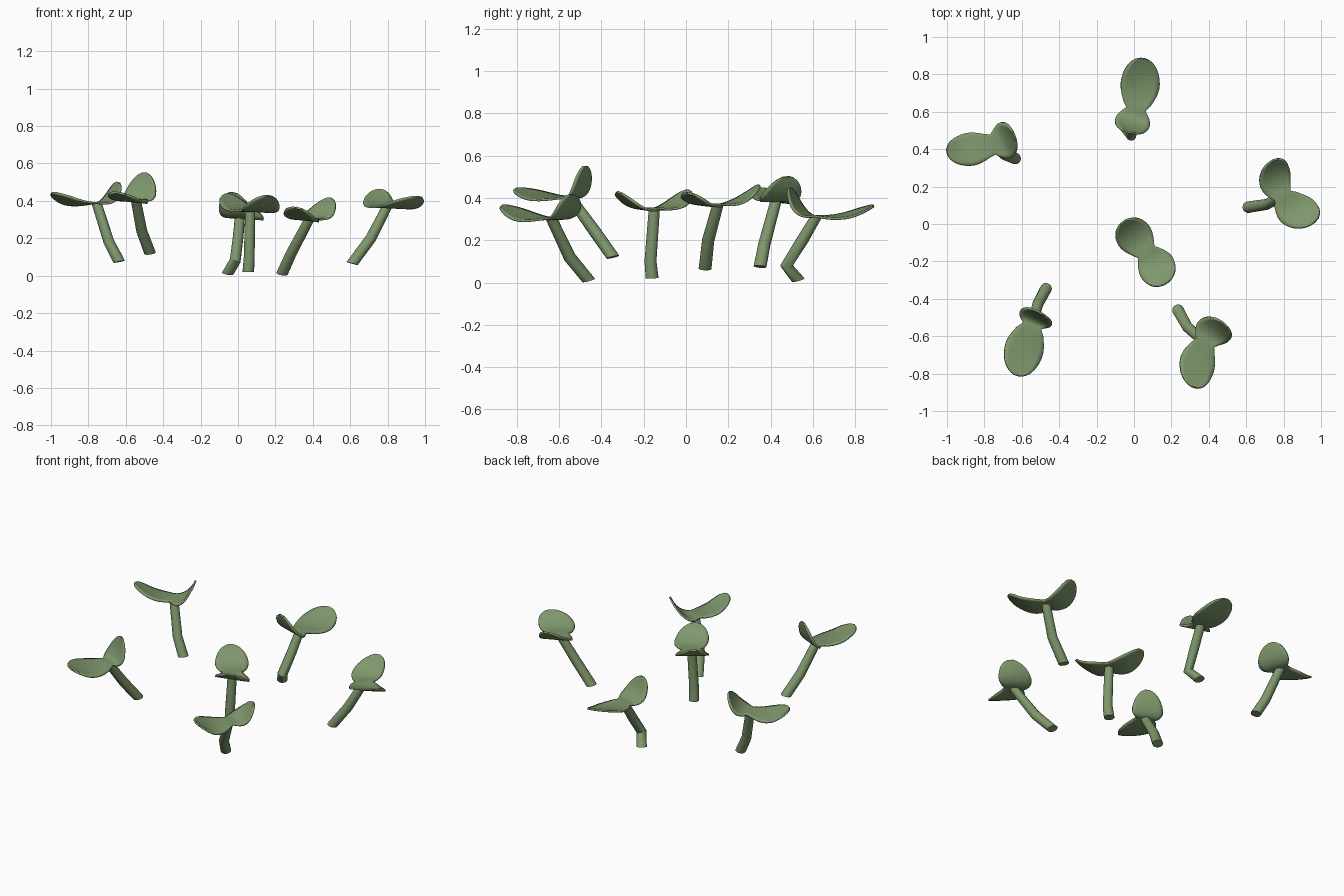
import bpy, bmesh, math
from mathutils import Vector

if "Cube" in bpy.data.objects:
    bpy.data.objects.remove(bpy.data.objects["Cube"])

green = bpy.data.materials.new("sprout_green")
green.diffuse_color = (0.21, 0.31, 0.15, 1)
green.use_nodes = True
green.node_tree.nodes["Principled BSDF"].inputs["Base Color"].default_value = green.diffuse_color
UP = Vector((0, 0, 1))


def finish(name, bm):
    bmesh.ops.recalc_face_normals(bm, faces=bm.faces)
    mesh = bpy.data.meshes.new(name)
    bm.to_mesh(mesh)
    bm.free()
    mesh.materials.append(green)
    ob = bpy.data.objects.new(name, mesh)
    bpy.context.collection.objects.link(ob)
    bpy.ops.object.select_all(action='DESELECT')
    ob.select_set(True)
    bpy.context.view_layer.objects.active = ob
    bpy.ops.object.shade_smooth_by_angle(angle=math.radians(50))
    return ob


# stem: tapered tube through a few points, base cut nearly level
def stem(name, pts, r0=0.031, r1=0.027, sides=14):
    path = [Vector(p) for p in pts]
    bm, rings, n = bmesh.new(), [], len(path) - 1
    for i, p in enumerate(path):
        before = (p - path[i - 1]).normalized() if i else UP * 1.5
        after = (path[i + 1] - p).normalized() if i < n else UP * 1.5
        tan = (before + after).normalized()
        ax = Vector((0, 1, 0)).cross(tan).normalized()
        ay = tan.cross(ax)
        r = r0 + (r1 - r0) * i / n
        rings.append([bm.verts.new(p + r * (math.cos(a) * ax + math.sin(a) * ay))
                      for a in (2 * math.pi * s / sides for s in range(sides))])
    for lo, hi in zip(rings, rings[1:]):
        for s in range(sides):
            t = (s + 1) % sides
            bm.faces.new((lo[s], lo[t], hi[t], hi[s]))
    bm.faces.new(rings[0])
    bm.faces.new(rings[-1])
    finish(name, bm)


# rows of points of one leaf, from the shared waist out to its rounded tip
def leaf_rows(start, tip, axis, width, roll, nu=14, nv=8):
    flat = Vector((tip.x - start.x, tip.y - start.y, 0))
    steep = (tip.z - start.z) / flat.length
    ctrl = start + axis * flat.length * (0.5 + 0.15 * min(1, steep)) - UP * 0.02
    rows = []
    for i in range(nu + 1):
        u = math.sin(math.pi / 2 * i / nu)
        p = start * (1 - u) ** 2 + ctrl * 2 * u * (1 - u) + tip * u * u
        heading = axis.lerp(flat.normalized(), 0.8 * u)
        side = (UP.cross(heading).normalized() + UP * roll * min(1, u * 1.5)).normalized()
        s = min(1, u / 0.5)
        w = width * (0.56 + 0.44 * math.sin(s * math.pi / 2))
        w *= math.sqrt(max(0.03, 1 - max(0, (u - 0.42) / 0.58) ** 2.3))
        rows.append([p + side * w * v + UP * 0.04 * w * v * v * u
                     for v in (2 * j / nv - 1 for j in range(nv + 1))])
    return rows


# leaf pair: two leaves joined at the waist as one continuous blade
def leaf_pair(name, start, long_leaf, short_leaf):
    t1, t2 = Vector(long_leaf[0]), Vector(short_leaf[0])
    axis = Vector((t2.x - t1.x, t2.y - t1.y, 0)).normalized()
    a = leaf_rows(start, t1, -axis, *long_leaf[1:])
    b = leaf_rows(start, t2, axis, *short_leaf[1:])
    rows = [r[::-1] for r in a[:0:-1]] + b
    bm = bmesh.new()
    grid = [[bm.verts.new(p) for p in r] for r in rows]
    for lo, hi in zip(grid, grid[1:]):
        for j in range(len(lo) - 1):
            bm.faces.new((lo[j], lo[j + 1], hi[j + 1], hi[j]))
    mod = finish(name, bm).modifiers.new("thickness", 'SOLIDIFY')
    mod.thickness = 0.011
    mod.offset = 0


# each sprout: stem path, long leaf (tip, width, roll), short leaf (tip, width, roll)
sprouts = {
    "back": ([(-0.055, 0.53, 0.012), (-0.015, 0.475, 0.08), (0.0, 0.55, 0.2), (0.01, 0.615, 0.31)],
             ((0.05, 0.885, 0.36), 0.106, 0.2), ((-0.03, 0.49, 0.445), 0.095, -0.1)),
    "left": ([(-0.635, 0.35, 0.075), (-0.69, 0.37, 0.18), (-0.755, 0.425, 0.385)],
             ((-1.0, 0.385, 0.44), 0.09, 0.25), ((-0.64, 0.475, 0.5), 0.1, 0.1)),
    "front_left": ([(-0.47, -0.345, 0.12), (-0.515, -0.43, 0.24), (-0.545, -0.545, 0.4)],
                   ((-0.625, -0.81, 0.44), 0.106, -0.2), ((-0.5, -0.475, 0.55), 0.093, 0)),
    "centre": ([(0.055, -0.16, 0.02), (0.06, -0.168, 0.1), (0.065, -0.15, 0.345)],
               ((0.175, -0.315, 0.425), 0.102, -0.2), ((-0.06, 0.01, 0.435), 0.098, 0)),
    "right": ([(0.61, 0.09, 0.065), (0.71, 0.105, 0.2), (0.795, 0.15, 0.365)],
              ((0.975, 0.02, 0.42), 0.102, -0.15), ((0.755, 0.345, 0.46), 0.09, 0)),
    "front_right": ([(0.235, -0.46, 0.01), (0.285, -0.55, 0.12), (0.38, -0.635, 0.3)],
                    ((0.325, -0.875, 0.36), 0.098, -0.25), ((0.49, -0.54, 0.415), 0.097, 0)),
}

for key, (path, long_leaf, short_leaf) in sprouts.items():
    stem(key + "_stem", path)
    leaf_pair(key + "_leaves", Vector(path[-1]) + UP * 0.004, long_leaf, short_leaf)
